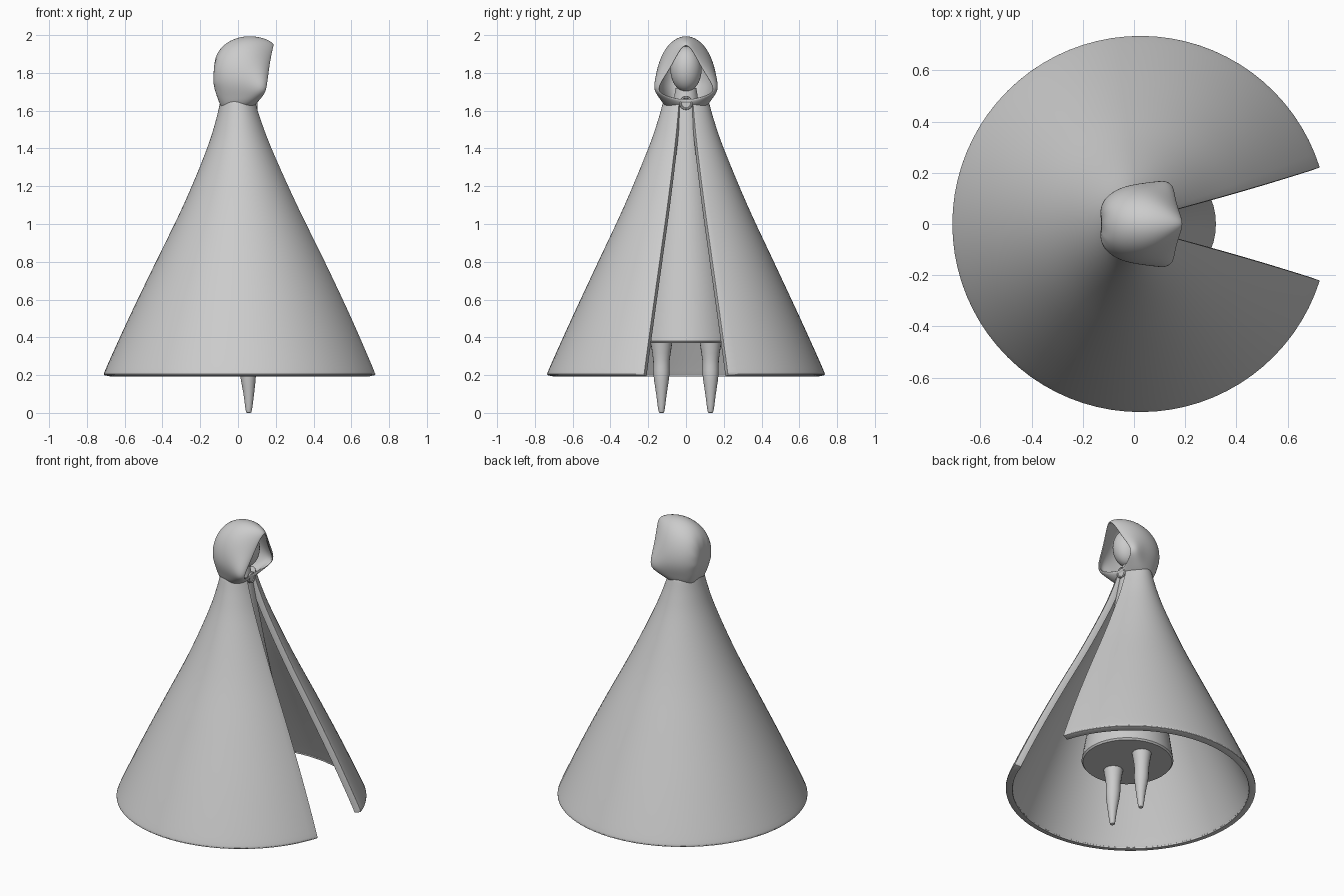
import bpy, bmesh, math
from mathutils import Vector

cube = bpy.data.objects.get("Cube")
if cube:
    bpy.data.objects.remove(cube, do_unlink=True)

grey = bpy.data.materials.new("plain grey")
grey.use_nodes = True
grey.diffuse_color = (0.6, 0.6, 0.6, 1)
grey.node_tree.nodes["Principled BSDF"].inputs["Base Color"].default_value = (0.6, 0.6, 0.6, 1)


def finish(name, bm, *mods, angle=40):
    """Turn a bmesh into a smooth shaded object with modifiers."""
    bmesh.ops.recalc_face_normals(bm, faces=bm.faces)
    mesh = bpy.data.meshes.new(name)
    bm.to_mesh(mesh)
    bm.free()
    mesh.materials.append(grey)
    ob = bpy.data.objects.new(name, mesh)
    bpy.context.collection.objects.link(ob)
    for kind, settings in mods:
        mod = ob.modifiers.new(kind.title(), kind)
        for key, value in settings.items():
            setattr(mod, key, value)
    bpy.ops.object.select_all(action='DESELECT')
    ob.select_set(True)
    bpy.context.view_layer.objects.active = ob
    bpy.ops.object.shade_smooth_by_angle(angle=math.radians(angle))
    return ob


def loft(rings, closed=True, caps=()):
    """Bridge rows of points; caps lists the rows to fill."""
    bm = bmesh.new()
    rows = [[bm.verts.new(p) for p in ring] for ring in rings]
    n = len(rows[0])
    for a, b in zip(rows, rows[1:]):
        for i in range(n if closed else n - 1):
            j = (i + 1) % n
            bm.faces.new((a[i], a[j], b[j], b[i]))
    for i in caps:
        bm.faces.new(rows[i])
    return bm


def smooth_rows(rows, steps=5):
    """Catmull-Rom through rows of numbers."""
    pts = [Vector(r) for r in rows]
    pts = [2 * pts[0] - pts[1]] + pts + [2 * pts[-1] - pts[-2]]
    out = []
    for a, b, c, d in zip(pts, pts[1:], pts[2:], pts[3:]):
        for k in range(steps):
            t = k / steps
            out.append((2 * b + (c - a) * t + (2 * a - 5 * b + 4 * c - d) * t ** 2
                        + (3 * b - a - 3 * c + d) * t ** 3) / 2)
    return out + [pts[-2]]


def circle(cx, cy, z, rx, ry, start=0, sweep=math.tau, n=48, closed=True):
    count = n if closed else n + 1
    angles = [start + sweep * i / n for i in range(count)]
    return [(cx + rx * math.cos(a), cy + ry * math.sin(a), z) for a in angles]


# Cape: flared shell, open along the front (+x)
gap = math.radians(17.5)
profile = [(0.2, 0.735), (0.24, 0.722), (0.5, 0.605), (0.8, 0.465), (1.1, 0.325),
           (1.4, 0.2), (1.55, 0.148), (1.65, 0.12)]
rings = []
for z, r in smooth_rows(profile):
    top = ((z - 0.2) / 1.45) ** 3
    rings.append(circle(0.025 * (1 - top), 0, z, r * (1 - 0.22 * top), r,
                        gap, math.tau - 2 * gap, 72, False))
finish("cape", loft(rings, closed=False),
       ("SOLIDIFY", dict(thickness=0.04, offset=-1)),
       ("BEVEL", dict(width=0.012, segments=3, limit_method='ANGLE', angle_limit=math.radians(50))))

# Robe under the cape
robe = [(0.37, 0.05, 0.262), (0.38, 0.05, 0.27), (0.7, 0.045, 0.22), (1.2, 0.03, 0.135), (1.72, 0.015, 0.055)]
finish("robe", loft([circle(cx, 0, z, r, r) for z, cx, r in robe], caps=(0, -1)))

# Tapered legs
leg = [(0, 0.057, 0.008), (0.012, 0.057, 0.016), (0.1, 0.057, 0.028), (0.2, 0.053, 0.042),
       (0.28, 0.05, 0.044), (0.4, 0.05, 0.062)]
for side, y in (("left", 0.13), ("right", -0.13)):
    finish(side + "_leg", loft([circle(cx, y, z, r, r, n=20) for z, cx, r in smooth_rows(leg, 3)], caps=(0, -1)))

# Head
bm = bmesh.new()
bmesh.ops.create_uvsphere(bm, u_segments=32, v_segments=20, radius=1)
bmesh.ops.scale(bm, vec=(0.09, 0.083, 0.12), verts=bm.verts)
bmesh.ops.translate(bm, vec=(0.05, 0, 1.82), verts=bm.verts)
finish("head", bm)

# Hood: half sections from the rim to the back, each from crown to throat
sections = [
    [(.2, 0, 1.965), (.185, .045, 1.91), (.17, .09, 1.82), (.16, .145, 1.74), (.15, .15, 1.69), (.125, .08, 1.665), (.1, 0, 1.65)],
    [(.17, 0, 1.99), (.14, .065, 1.96), (.135, .12, 1.85), (.13, .18, 1.75), (.12, .175, 1.69), (.1, .1, 1.64), (.09, 0, 1.62)],
    [(.05, 0, 2.02), (.05, .1, 1.97), (.05, .155, 1.86), (.05, .17, 1.75), (.05, .145, 1.68), (.04, .12, 1.61), (.04, 0, 1.58)],
    [(-.07, 0, 1.98), (-.07, .09, 1.94), (-.07, .14, 1.85), (-.07, .15, 1.75), (-.06, .12, 1.67), (-.05, .1, 1.6), (-.05, 0, 1.58)],
    [(-.14, 0, 1.87), (-.14, .05, 1.86), (-.15, .07, 1.81), (-.15, .07, 1.75), (-.13, .06, 1.68), (-.1, .05, 1.6), (-.08, 0, 1.58)],
]
full = [half + [(x, -y, z) for x, y, z in half[-2:0:-1]] for half in sections]
finish("hood", loft(full, caps=(-1,)),
       ("SOLIDIFY", dict(thickness=0.016, offset=-1)),
       ("SUBSURF", dict(levels=3, render_levels=3)), angle=180)

# Round clasp at the throat, facing forward
outline = [(0, 0.03), (0.006, 0.036), (0.014, 0.034), (0.016, 0.028), (0.012, 0.024), (0.012, 0.004)]
finish("clasp", loft([[(0.088 + d, y, 1.64 + z) for y, z, _ in circle(0, 0, 0, r, r, n=24)]
                      for d, r in outline], caps=(0, -1)))
